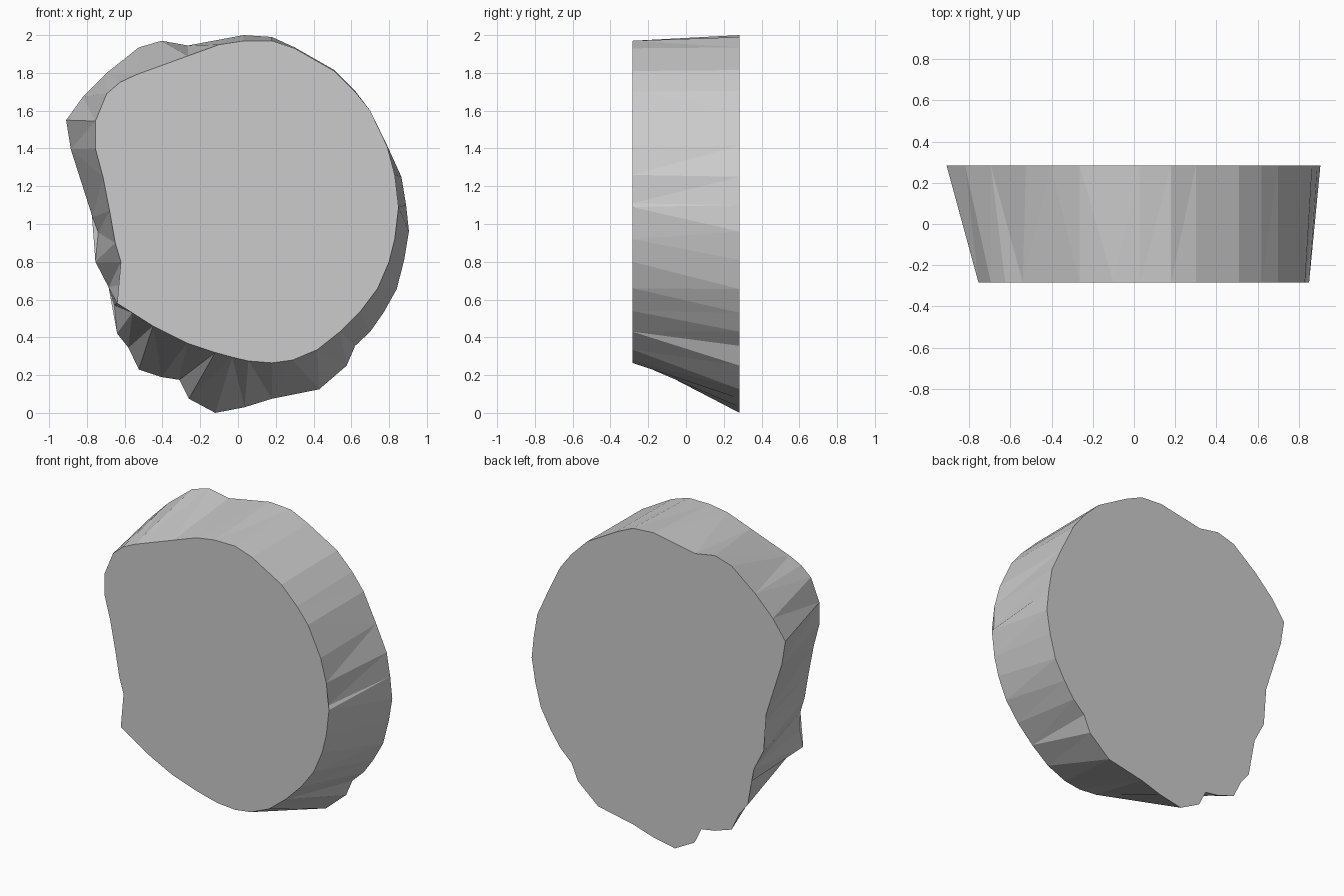
import bpy, bmesh
from mathutils import Vector

HALF = 0.284

# Outlines (x, z), both running clockwise from the top as seen from the front
front = [(.03, 1.97), (.18, 1.97), (.3, 1.93), (.51, 1.81), (.62, 1.7), (.7, 1.6), (.79, 1.41),
         (.83, 1.26), (.835, 1.11), (.85, 1.09), (.83, .92), (.8, .8), (.74, .66), (.65, .54),
         (.54, .43), (.42, .335), (.29, .28), (.18, .265), (.055, .275), (-.03, .295), (-.12, .32),
         (-.27, .37), (-.45, .46), (-.56, .53), (-.64, .58), (-.615, .68), (-.62, .8), (-.65, .9),
         (-.68, 1.07), (-.715, 1.25), (-.755, 1.4), (-.755, 1.545), (-.695, 1.69), (-.625, 1.75),
         (-.54, 1.79), (-.265, 1.89), (-.1, 1.95)]
back = [(.03, 2), (.18, 1.99), (.3, 1.935), (.51, 1.815), (.62, 1.705), (.7, 1.6), (.79, 1.415),
        (.865, 1.25), (.89, 1.1), (.905, .96), (.88, .81), (.84, .655), (.77, .53), (.7, .43),
        (.62, .355), (.575, .25), (.43, .125), (.18, .075), (.035, .03), (-.12, 0), (-.26, .075),
        (-.31, .175), (-.405, .19), (-.525, .23), (-.58, .345), (-.64, .42), (-.655, .57),
        (-.685, .665), (-.755, .8), (-.74, .955), (-.77, 1.035), (-.885, 1.395), (-.91, 1.55),
        (-.82, 1.675), (-.695, 1.8), (-.525, 1.935), (-.405, 1.97), (-.265, 1.945)]

bm = bmesh.new()
f = [bm.verts.new((x, -HALF, z)) for x, z in front]
b = [bm.verts.new((x, HALF, z)) for x, z in back]

# Flat front and back faces
caps = [bm.faces.new(f), bm.faces.new(b)]

# Chipped rim: zip the outlines together along the shorter diagonal
i = j = 0
while i < len(f) or j < len(b):
    a, c = f[i % len(f)], b[j % len(b)]
    an, cn = f[(i + 1) % len(f)], b[(j + 1) % len(b)]
    step_front = j == len(b) or (i < len(f) and (an.co - c.co).length <= (cn.co - a.co).length)
    if step_front:
        bm.faces.new((a, an, c))
        i += 1
    else:
        bm.faces.new((a, cn, c))
        j += 1

bmesh.ops.triangulate(bm, faces=caps)
bmesh.ops.recalc_face_normals(bm, faces=bm.faces)
mesh = bpy.data.meshes.new("stone_slab")
bm.to_mesh(mesh)
bm.free()
slab = bpy.data.objects.new("stone_slab", mesh)
bpy.context.collection.objects.link(slab)
